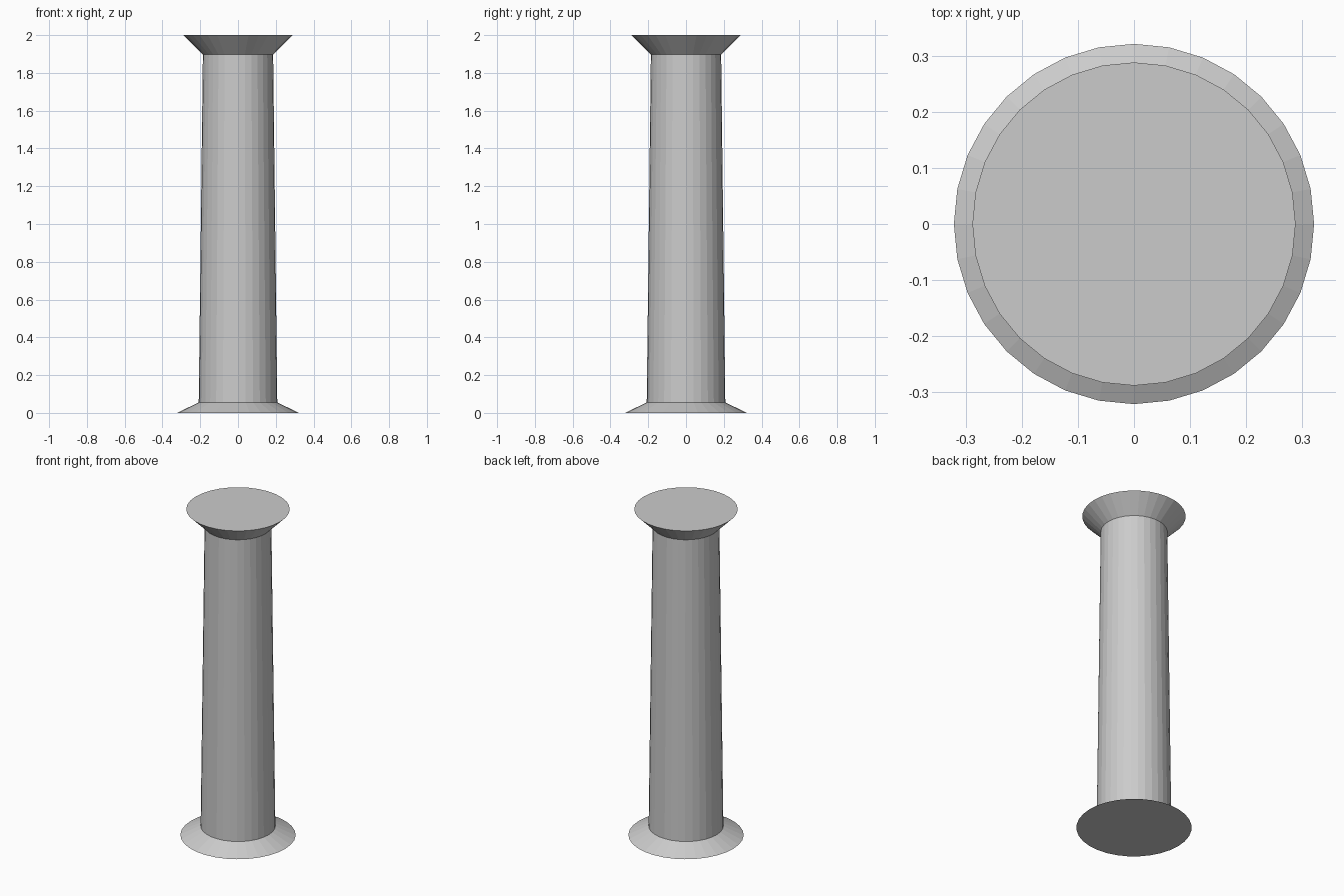
import bpy

if "Cube" in bpy.data.objects:
    bpy.data.objects.remove(bpy.data.objects["Cube"])

SIDES = 32


def frustum(name, z0, z1, r0, r1):
    bpy.ops.mesh.primitive_cone_add(vertices=SIDES, radius1=r0, radius2=r1,
                                    depth=z1 - z0, location=(0, 0, (z0 + z1) / 2))
    bpy.context.object.name = name


# Flared foot, tapering shaft and flared capital
frustum("base", 0.0, 0.056, 0.321, 0.208)
frustum("shaft", 0.056, 1.898, 0.208, 0.186)
frustum("capital", 1.898, 2.0, 0.186, 0.288)
